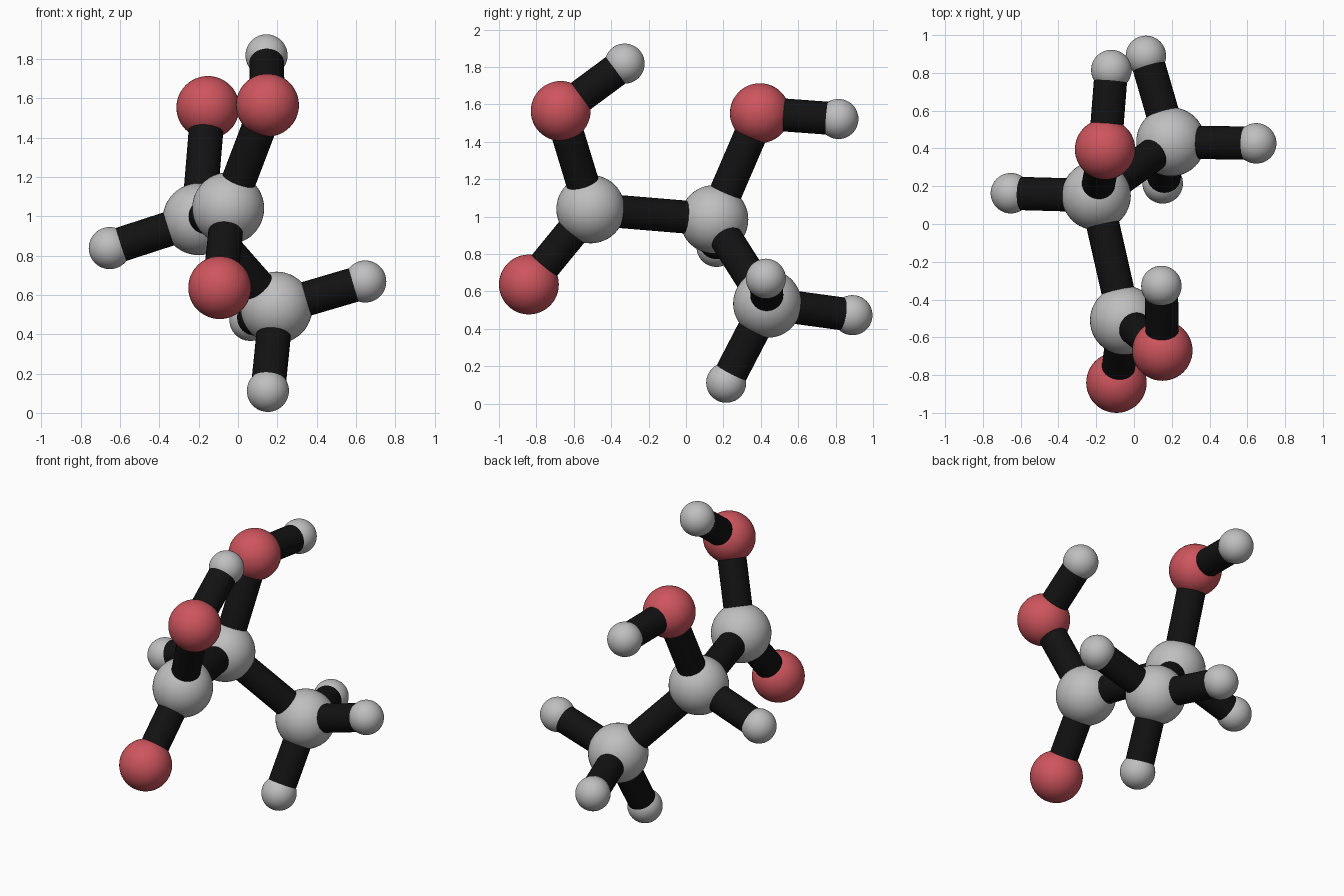
import bpy
import math
from mathutils import Vector

cube = bpy.data.objects.get("Cube")
if cube:
    bpy.data.objects.remove(cube, do_unlink=True)


def material(name, rgb):
    mat = bpy.data.materials.new(name)
    mat.use_nodes = True
    colour = (*rgb, 1.0)
    mat.diffuse_color = colour
    mat.node_tree.nodes["Principled BSDF"].inputs["Base Color"].default_value = colour
    return mat


GREY = material("light grey", (0.52, 0.52, 0.52))
RED = material("coral red", (0.62, 0.09, 0.11))
BLACK = material("black", (0.006, 0.006, 0.006))

# Atom kinds: radius and material
KINDS = {
    "carbon": (0.183, GREY),
    "oxygen": (0.16, RED),
    "hydrogen": (0.107, GREY),
}
BOND_RADIUS = 0.088

# Atom name: kind and centre
ATOMS = {
    "acid_carbon": ("carbon", (-0.05, -0.51, 1.04)),
    "middle_carbon": ("carbon", (-0.20, 0.15, 0.985)),
    "methyl_carbon": ("carbon", (0.195, 0.435, 0.535)),
    "acid_hydroxyl_oxygen": ("oxygen", (0.15, -0.67, 1.565)),
    "acid_lower_oxygen": ("oxygen", (-0.093, -0.84, 0.637)),
    "middle_hydroxyl_oxygen": ("oxygen", (-0.153, 0.395, 1.553)),
    "acid_hydrogen": ("hydrogen", (0.145, -0.328, 1.818)),
    "hydroxyl_hydrogen": ("hydrogen", (-0.12, 0.815, 1.522)),
    "middle_hydrogen": ("hydrogen", (-0.652, 0.163, 0.838)),
    "methyl_hydrogen_left": ("hydrogen", (0.647, 0.427, 0.668)),
    "methyl_hydrogen_bottom": ("hydrogen", (0.152, 0.215, 0.112)),
    "methyl_hydrogen_back": ("hydrogen", (0.063, 0.89, 0.473)),
}

# Pairs of joined atoms
BONDS = [
    ("acid_carbon", "middle_carbon"),
    ("middle_carbon", "methyl_carbon"),
    ("acid_carbon", "acid_hydroxyl_oxygen"),
    ("acid_carbon", "acid_lower_oxygen"),
    ("middle_carbon", "middle_hydroxyl_oxygen"),
    ("acid_hydroxyl_oxygen", "acid_hydrogen"),
    ("middle_hydroxyl_oxygen", "hydroxyl_hydrogen"),
    ("middle_carbon", "middle_hydrogen"),
    ("methyl_carbon", "methyl_hydrogen_left"),
    ("methyl_carbon", "methyl_hydrogen_bottom"),
    ("methyl_carbon", "methyl_hydrogen_back"),
]


def finish(name, mat):
    obj = bpy.context.object
    obj.name = name
    obj.data.materials.append(mat)
    bpy.ops.object.shade_smooth_by_angle(angle=math.radians(40))


# Atom balls
for name, (kind, centre) in ATOMS.items():
    radius, mat = KINDS[kind]
    bpy.ops.mesh.primitive_uv_sphere_add(
        segments=48, ring_count=24, radius=radius, location=centre)
    finish(name, mat)

# Bond rods, running from centre to centre
for start, end in BONDS:
    a, b = Vector(ATOMS[start][1]), Vector(ATOMS[end][1])
    axis = b - a
    bpy.ops.mesh.primitive_cylinder_add(
        vertices=32, radius=BOND_RADIUS, depth=axis.length,
        location=(a + b) / 2,
        rotation=axis.to_track_quat("Z", "Y").to_euler())
    finish(f"bond_{start}_to_{end}", BLACK)
